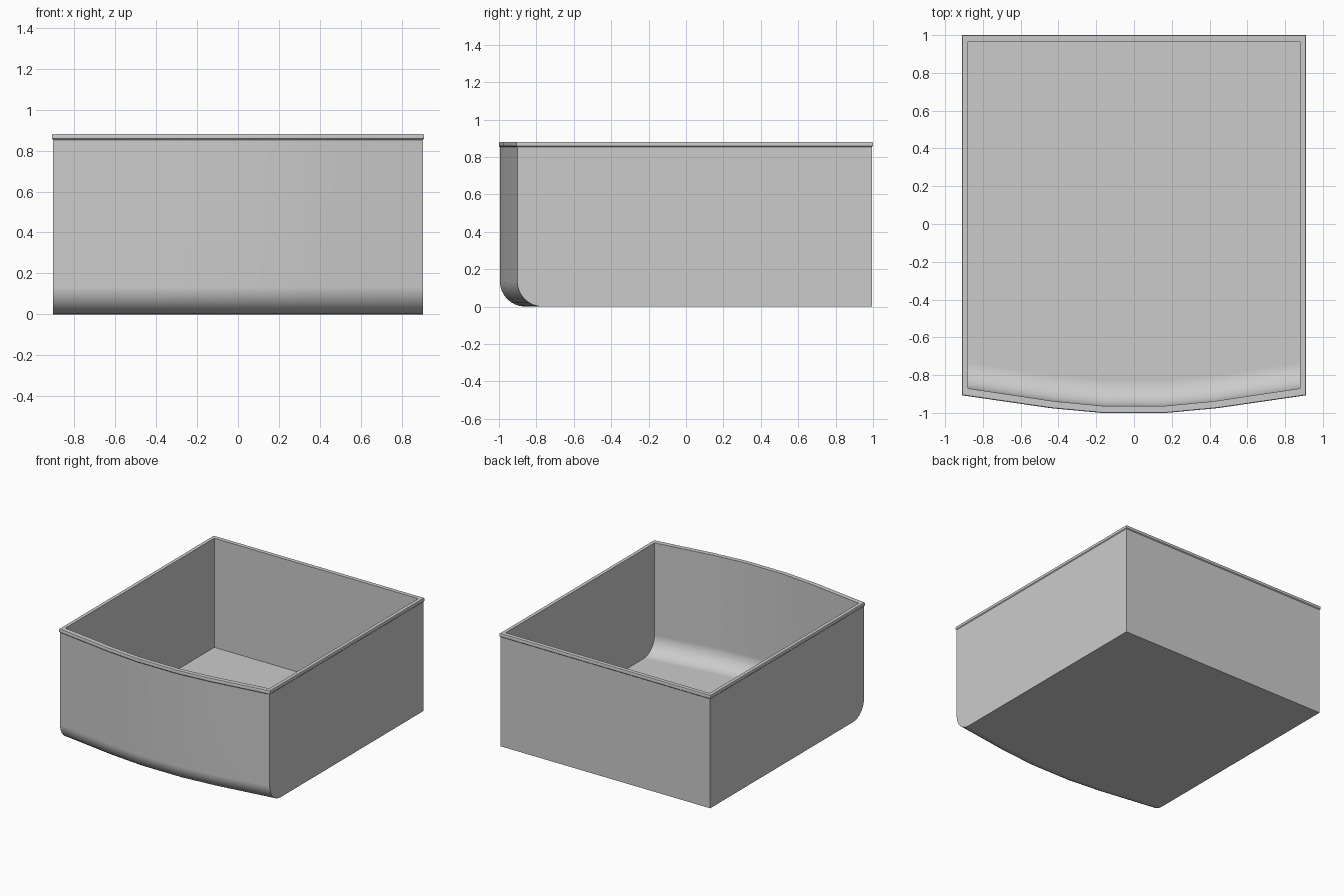
import bpy
import bmesh
import math

cube = bpy.data.objects.get("Cube")
if cube:
    bpy.data.objects.remove(cube, do_unlink=True)

grey = bpy.data.materials.new("light_grey")
grey.use_nodes = True
colour = (0.6, 0.6, 0.6, 1)
grey.diffuse_color = colour
grey.node_tree.nodes["Principled BSDF"].inputs["Base Color"].default_value = colour

HALF_WIDTH = 0.91
RIM_BASE, TOP = 0.853, 0.881
FLOOR = 0.03
RADIUS = 0.135
STEPS = 8
# Right half of the bowed front edge
BOW = [(0.17, -1.0), (0.44, -0.975), (HALF_WIDTH, -0.907)]


def outline(side, back, front, z):
    """Plan outline inset from the widest extent by side, back and front."""
    half = [(x * (HALF_WIDTH - side) / HALF_WIDTH, y + front) for x, y in BOW]
    points = [(-x, y) for x, y in reversed(half)] + half
    w = HALF_WIDTH - side
    points += [(w, 1 - back), (-w, 1 - back)]
    return [(x, y, z) for x, y in points]


def loft(name, sections, closed=False):
    """Join stacked outlines; either cap both ends or close the loop."""
    bm = bmesh.new()
    rings = [[bm.verts.new(p) for p in outline(*s)] for s in sections]
    pairs = list(zip(rings, rings[1:]))
    if closed:
        pairs.append((rings[-1], rings[0]))
    else:
        bm.faces.new(list(reversed(rings[0])))
        bm.faces.new(rings[-1])
    for a, b in pairs:
        for i in range(len(a)):
            j = (i + 1) % len(a)
            bm.faces.new((a[i], a[j], b[j], b[i]))
    bmesh.ops.recalc_face_normals(bm, faces=bm.faces)
    mesh = bpy.data.meshes.new(name)
    bm.to_mesh(mesh)
    bm.free()
    mesh.materials.append(grey)
    obj = bpy.data.objects.new(name, mesh)
    bpy.context.collection.objects.link(obj)
    bpy.ops.object.select_all(action="DESELECT")
    obj.select_set(True)
    bpy.context.view_layer.objects.active = obj
    bpy.ops.object.shade_smooth_by_angle(angle=math.radians(30))
    weighted = obj.modifiers.new("even_shading", "WEIGHTED_NORMAL")
    weighted.keep_sharp = True
    return obj


def rounded_wall(side, back, front, base):
    """Wall sections with a rounded lower front edge."""
    sections = []
    for i in range(STEPS + 1):
        a = math.pi / 2 * i / STEPS
        sections.append((side, back, front + RADIUS * (1 - math.sin(a)),
                         base + RADIUS * (1 - math.cos(a))))
    return sections + [(side, back, front, RIM_BASE)]


# Open bin: outer wall, then down the inner wall to the floor
OUTER = (0.005, 0.006, 0.005)
INNER = (0.03, 0.035, 0.037)
loft("bin_body", rounded_wall(*OUTER, 0) + rounded_wall(*INNER, FLOOR)[::-1])

# Slightly overhanging rim with a chamfered outer edge
C = 0.006
loft("bin_rim", [(*OUTER, RIM_BASE), (0, 0, 0, RIM_BASE + C), (0, 0, 0, TOP - C),
                 (C / 2, C / 2, C / 2, TOP), (*INNER, TOP), (*INNER, RIM_BASE)],
     closed=True)
